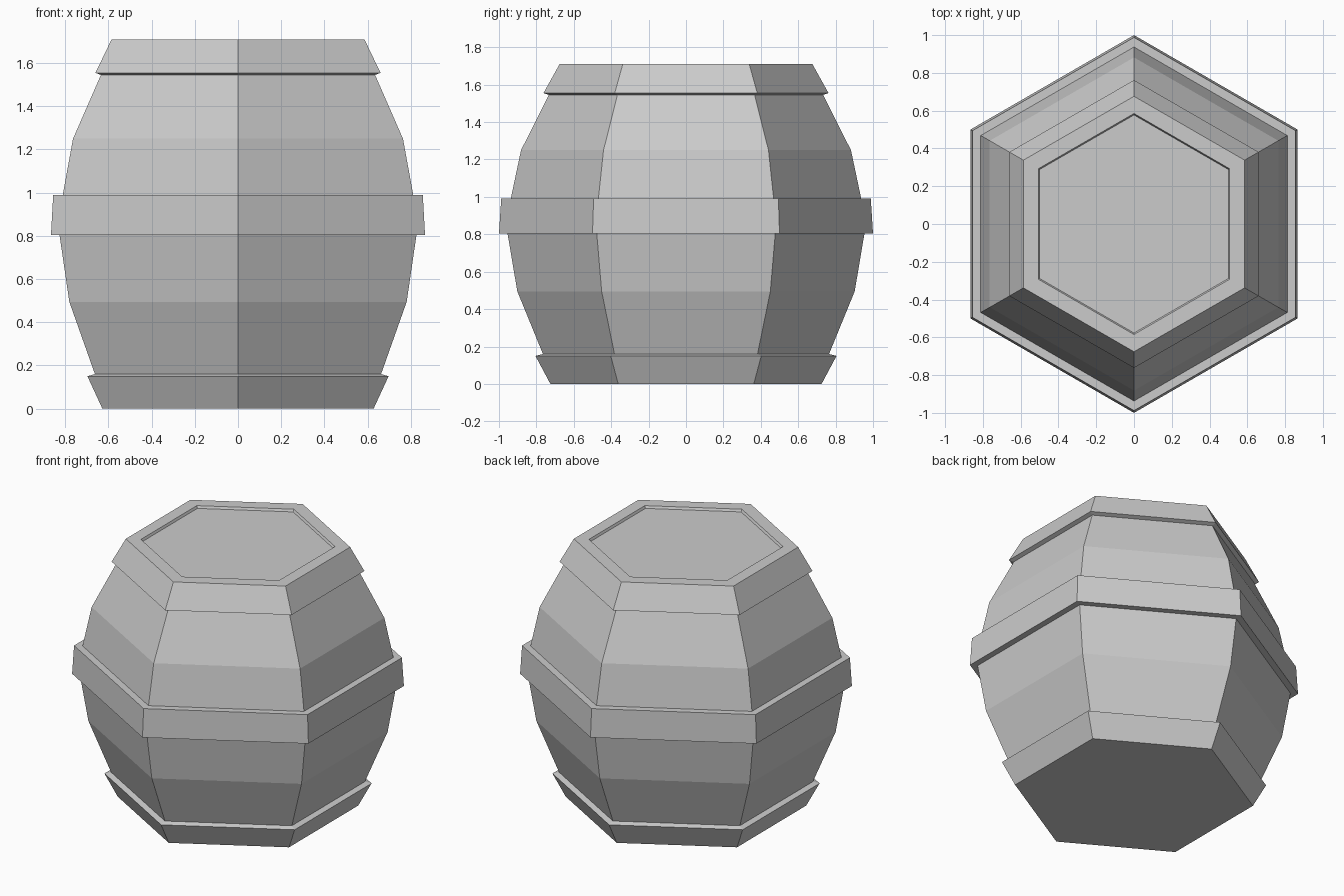
import bpy, bmesh
from math import sin, cos, pi

SIDES = 6

cube = bpy.data.objects.get("Cube")
if cube:
    bpy.data.objects.remove(cube, do_unlink=True)

grey = bpy.data.materials.new("barrel_grey")
grey.use_nodes = True
colour = (0.6, 0.6, 0.6, 1)
grey.diffuse_color = colour
grey.node_tree.nodes["Principled BSDF"].inputs["Base Color"].default_value = colour


def lathe(name, profile):
    """Turn a (radius, z) profile, listed upwards, into a flat-sided shell; radius 0 closes it."""
    bm = bmesh.new()
    rings = []
    for r, z in profile:
        if r:
            rings.append([bm.verts.new((r * sin(2 * pi * i / SIDES), r * cos(2 * pi * i / SIDES), z))
                          for i in range(SIDES)])
    for low, high in zip(rings, rings[1:]):
        for i in range(SIDES):
            j = (i + 1) % SIDES
            bm.faces.new((low[j], low[i], high[i], high[j]))
    if profile[0][0] == 0:
        bm.faces.new(rings[0])
    if profile[-1][0] == 0:
        bm.faces.new(rings[-1][::-1])
    mesh = bpy.data.meshes.new(name)
    bm.to_mesh(mesh)
    bm.free()
    mesh.materials.append(grey)
    obj = bpy.data.objects.new(name, mesh)
    bpy.context.collection.objects.link(obj)
    return obj


# Base and the flared hoop around it
lathe("bottom_hoop", [(0, 0), (0.725, 0), (0.805, 0.15), (0.765, 0.16)])
# Bulging staves below and above the middle hoop
lathe("lower_staves", [(0.765, 0.16), (0.902, 0.495), (0.954, 0.803)])
lathe("middle_hoop", [(0.954, 0.803), (1.0, 0.803), (0.988, 0.99), (0.937, 0.99)])
lathe("upper_staves", [(0.937, 0.99), (0.882, 1.25), (0.733, 1.545)])
# Top hoop with its flat rim
lathe("top_hoop", [(0.733, 1.545), (0.762, 1.555), (0.676, 1.71), (0.585, 1.71)])
# Slightly sunken lid
lathe("lid", [(0.585, 1.71), (0.577, 1.695), (0, 1.695)])
